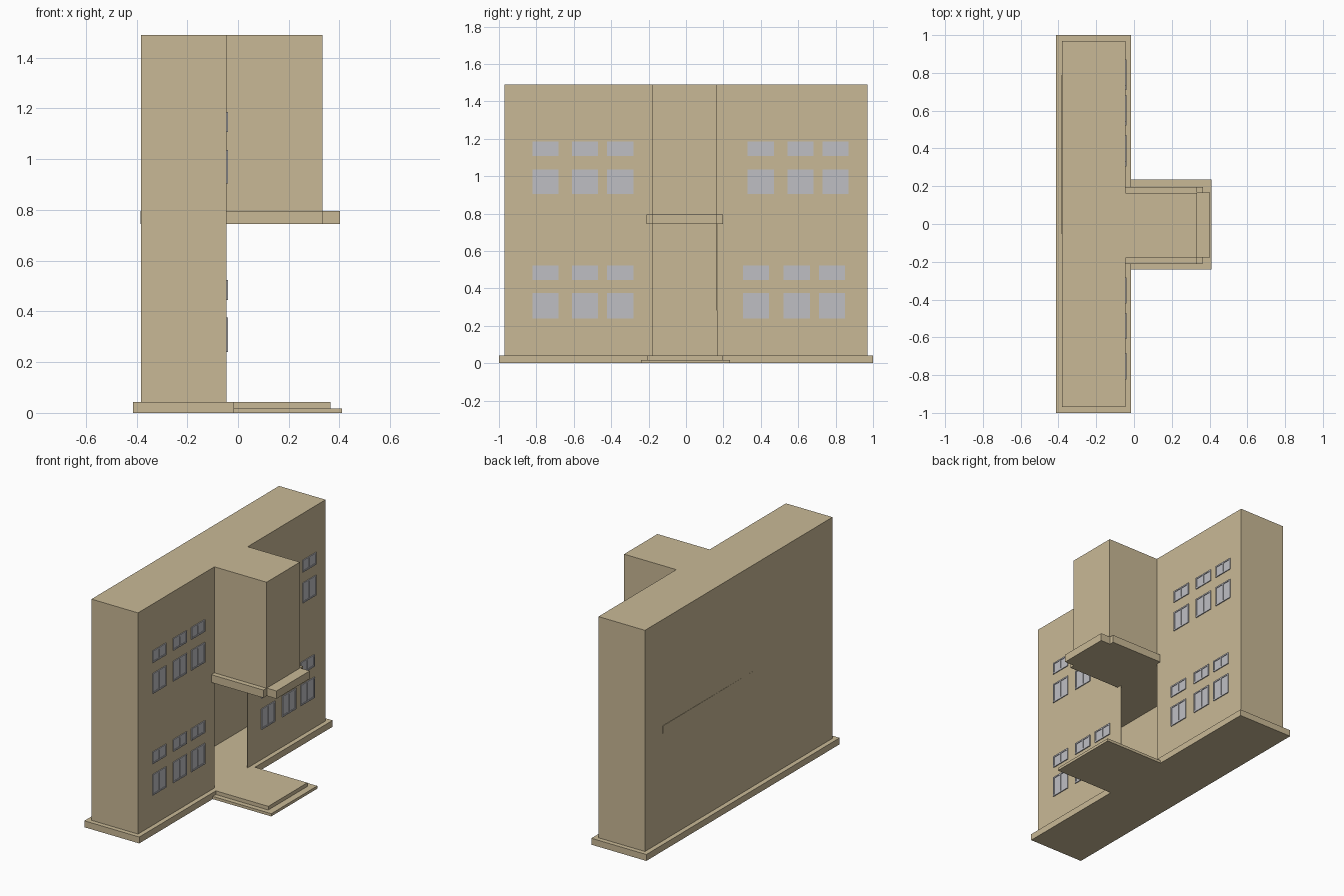
import bpy, bmesh

if "Cube" in bpy.data.objects:
    bpy.data.objects.remove(bpy.data.objects["Cube"])

def material(name, rgb):
    m = bpy.data.materials.new(name)
    m.diffuse_color = (*rgb, 1)
    m.use_nodes = True
    m.node_tree.nodes["Principled BSDF"].inputs["Base Color"].default_value = m.diffuse_color
    return m

TAN = material("tan plaster", (0.584, 0.485, 0.305))
GREY = material("window grey", (0.52, 0.52, 0.55))

def finish(name, bm, mat):
    bmesh.ops.recalc_face_normals(bm, faces=bm.faces)
    me = bpy.data.meshes.new(name)
    bm.to_mesh(me)
    bm.free()
    me.materials.append(mat)
    ob = bpy.data.objects.new(name, me)
    bpy.context.collection.objects.link(ob)
    return ob

def add_prism(bm, outline, z0, z1):
    low = [bm.verts.new((x, y, z0)) for x, y in outline]
    top = [bm.verts.new((x, y, z1)) for x, y in outline]
    n = len(outline)
    bm.faces.new(low[::-1])
    bm.faces.new(top)
    for i in range(n):
        j = (i + 1) % n
        bm.faces.new((low[i], low[j], top[j], top[i]))

def prism(name, outline, z0, z1, mat=TAN):
    bm = bmesh.new()
    add_prism(bm, outline, z0, z1)
    return finish(name, bm, mat)

def rect(x0, x1, y0, y1):
    return [(x0, y0), (x1, y0), (x1, y1), (x0, y1)]

def tee(x0, xm, x1, w, y0, y1):
    return [(x0, -w), (xm, -w), (xm, y0), (x1, y0),
            (x1, y1), (xm, y1), (xm, w), (x0, w)]

WALL = -0.045

# ground slab with the entrance platform, and the lower step
prism("base_slab", tee(-0.413, -0.015, 0.365, 1.0, -0.208, 0.197), 0, 0.042)
prism("entrance_step", rect(-0.02, 0.409, -0.24, 0.236), 0, 0.018)

# hollow building: T-shaped upper floor, open doorway below the tower
bm = bmesh.new()
T = tee(-0.382, WALL, 0.333, 0.97, -0.18, 0.165)
mid = [bm.verts.new((x, y, 0.77)) for x, y in T]
top = [bm.verts.new((x, y, 1.49)) for x, y in T]
low = {i: bm.verts.new((*T[i], 0.04)) for i in (0, 1, 2, 5, 6, 7)}
bm.faces.new(top)
for i in range(8):
    j = (i + 1) % 8
    bm.faces.new((mid[i], mid[j], top[j], top[i]))
    if i in low and j in low:
        bm.faces.new((low[i], low[j], mid[j], mid[i]))
walls = finish("building_walls", bm, TAN)
mod = walls.modifiers.new("thickness", 'SOLIDIFY')
mod.thickness = 0.004
mod.offset = -1

# upper floor slab, just poking out through the back wall
prism("floor_slab", [(WALL - 0.004, -0.965), (-0.379, -0.965), (-0.382, -0.22),
                     (-0.385, 0.79), (WALL - 0.004, 0.79)], 0.745, 0.795)
# ledge under the tower, notched at its two outer corners
prism("tower_ledge", [(-0.05, -0.212), (0.333, -0.212), (0.333, -0.178), (0.403, -0.178),
                      (0.403, 0.167), (0.333, 0.167), (0.333, 0.197), (-0.05, 0.197)],
      0.745, 0.796)

# windows: thin frame with a middle bar and set-back panes
def window(name, y, z0, z1, w=0.14, b=0.009):
    bm = bmesh.new()
    y0, y1 = y - w / 2, y + w / 2
    front = WALL + 0.006
    add_prism(bm, rect(WALL - 0.001, WALL + 0.002, y0 + b, y1 - b), z0 + b, z1 - b)
    for a, c in ((y0, y0 + b), (y - b / 2, y + b / 2), (y1 - b, y1)):
        add_prism(bm, rect(WALL - 0.001, front, a, c), z0 + b, z1 - b)
    for a, c in ((z0, z0 + b), (z1 - b, z1)):
        add_prism(bm, rect(WALL - 0.001, front, y0, y1), a, c)
    finish(name, bm, GREY)

LEFT = (-0.752, -0.54, -0.352)
storeys = {"lower": (LEFT + (0.374, 0.592, 0.78), (0.24, 0.375), (0.445, 0.523)),
           "upper": (LEFT + (0.40, 0.613, 0.80), (0.905, 1.036), (1.107, 1.185))}
for storey, (ys, large, small) in storeys.items():
    for i, y in enumerate(ys):
        window(f"{storey}_window_{i + 1}", y, *large)
        window(f"{storey}_vent_window_{i + 1}", y, *small)
